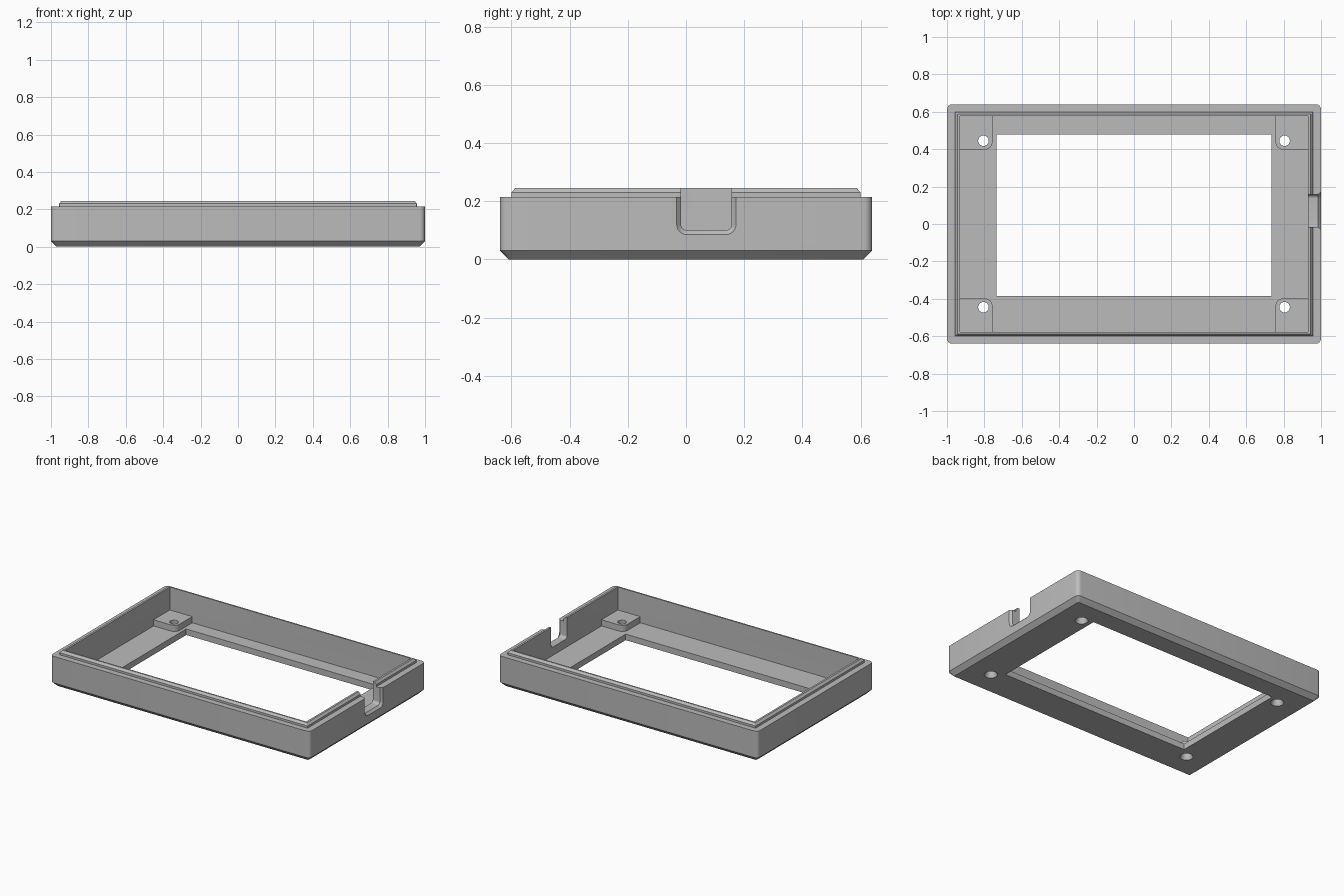
import bpy, bmesh, math
from mathutils import Vector

cube = bpy.data.objects.get("Cube")
if cube:
    bpy.data.objects.remove(cube, do_unlink=True)

grey = bpy.data.materials.new("plain grey")
grey.use_nodes = True
grey.diffuse_color = (0.5, 0.5, 0.5, 1)
grey.node_tree.nodes["Principled BSDF"].inputs["Base Color"].default_value = (0.5, 0.5, 0.5, 1)


def ring(cx, cy, hx, hy, r, z, steps=6):
    """Rounded rectangle at height z."""
    pts = []
    for k, (sx, sy) in enumerate([(1, 1), (-1, 1), (-1, -1), (1, -1)]):
        for i in range(steps + 1):
            a = math.pi / 2 * (k + i / steps)
            pts.append(Vector((cx + sx * (hx - r) + r * math.cos(a),
                               cy + sy * (hy - r) + r * math.sin(a), z)))
    return pts


def circle(cx, cy, r, z, n=32):
    return [Vector((cx + r * math.cos(2 * math.pi * i / n),
                    cy + r * math.sin(2 * math.pi * i / n), z)) for i in range(n)]


def loft(name, rings, closed=False):
    """Skin a row of rings; closed joins last to first, otherwise ends are capped."""
    bm = bmesh.new()
    rows = [[bm.verts.new(p) for p in r] for r in rings]
    n = len(rows[0])
    pairs = list(zip(rows, rows[1:]))
    if closed:
        pairs.append((rows[-1], rows[0]))
    else:
        bm.faces.new(rows[0][::-1])
        bm.faces.new(rows[-1])
    for a, b in pairs:
        for i in range(n):
            j = (i + 1) % n
            bm.faces.new((a[i], a[j], b[j], b[i]))
    bmesh.ops.recalc_face_normals(bm, faces=bm.faces)
    mesh = bpy.data.meshes.new(name)
    bm.to_mesh(mesh)
    bm.free()
    mesh.materials.append(grey)
    obj = bpy.data.objects.new(name, mesh)
    bpy.context.collection.objects.link(obj)
    return obj


def combine(target, tool, operation):
    """Apply a boolean and discard the tool."""
    tool.hide_render = True
    bpy.context.view_layer.objects.active = target
    mod = target.modifiers.new("bool", "BOOLEAN")
    mod.operation, mod.solver, mod.object = operation, "EXACT", tool
    bpy.ops.object.modifier_apply(modifier=mod.name)
    bpy.data.objects.remove(tool, do_unlink=True)


# Frame: chamfered base, outer wall, raised lip, cavity, floor and window
FLOOR, RIM, LIP = 0.042, 0.215, 0.245
WIN = (0, 0.047, 0.735, 0.432, 0.001)
frame = loft("bezel_frame", [
    ring(0, 0, 0.97, 0.61, 0.008, 0),
    ring(0, 0, 1.0, 0.64, 0.028, 0.03),
    ring(0, 0, 1.0, 0.64, 0.028, RIM),
    ring(0, 0, 0.957, 0.6, 0.004, RIM),
    ring(0, 0, 0.957, 0.6, 0.004, 0.23),
    ring(0, 0, 0.944, 0.587, 0.002, LIP),
    ring(0, 0, 0.93, 0.577, 0.001, LIP),
    ring(0, 0, 0.93, 0.577, 0.001, FLOOR),
    ring(*WIN, FLOOR),
    ring(*WIN, 0),
], closed=True)

# Corner bosses, buried in floor and walls, with countersunk screw holes
corners = [(sx, sy) for sx in (-1, 1) for sy in (-1, 1)]
for sx, sy in corners:
    boss = loft("corner_boss", [ring(sx * 0.865, sy * 0.508, 0.108, 0.11, 0.04, z)
                                for z in (0.032, 0.085)])
    combine(frame, boss, "UNION")
for sx, sy in corners:
    x, y = sx * 0.805, sy * 0.445
    hole = loft("screw_hole", [circle(x, y, 0.047, -0.01), circle(x, y, 0.028, 0.03),
                               circle(x, y, 0.028, 0.2)])
    combine(frame, hole, "DIFFERENCE")

# Cable notch in the left wall, flared at the outside
notch_rings = []
for x, g in ((0.88, 0), (0.985, 0), (1.02, 0.035)):
    flat = ring(0.07, 0.3, 0.087 + g, 0.2 + g, 0.02 + g, x)
    notch_rings.append([Vector((p.z, p.x, p.y)) for p in flat])
combine(frame, loft("cable_notch", notch_rings), "DIFFERENCE")

# Smooth shading with sharp edges
bpy.ops.object.select_all(action="DESELECT")
frame.select_set(True)
bpy.context.view_layer.objects.active = frame
bpy.ops.object.shade_smooth_by_angle(angle=math.radians(30))
